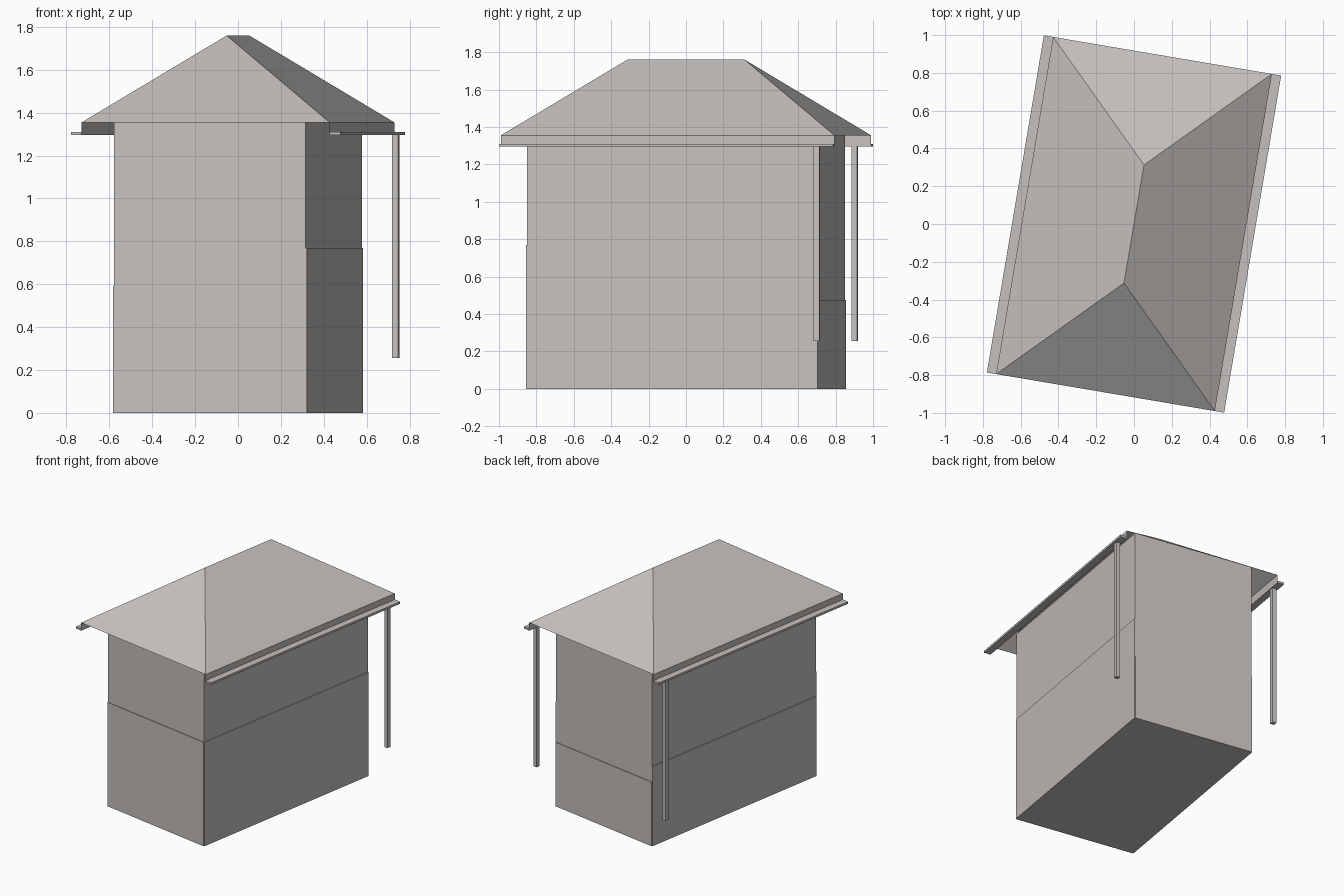
import bpy, bmesh, math
from mathutils import Matrix, Vector

cube = bpy.data.objects.get("Cube")
if cube:
    bpy.data.objects.remove(cube, do_unlink=True)

TURN = math.radians(-9.6)          # whole building is turned on its plot
WALL_X, WALL_Y = 0.453, 0.785      # wall half sizes
ROOF_X, ROOF_Y = 0.587, 0.905      # eave half sizes
EAVE, RIDGE, RIDGE_Y = 1.355, 1.76, 0.317
DROP = 1.295                       # underside of boards and gutters

grey = bpy.data.materials.new("warm_grey")
grey.use_nodes = True
colour = (0.56, 0.53, 0.51, 1)
grey.diffuse_color = colour
grey.node_tree.nodes["Principled BSDF"].inputs["Base Color"].default_value = colour


def add_object(name, bm):
    mesh = bpy.data.meshes.new(name)
    bm.to_mesh(mesh)
    bm.free()
    mesh.materials.append(grey)
    obj = bpy.data.objects.new(name, mesh)
    obj.rotation_euler.z = TURN
    bpy.context.collection.objects.link(obj)
    return obj


def box(name, low, high):
    low, high = Vector(low), Vector(high)
    bm = bmesh.new()
    bmesh.ops.create_cube(bm, size=1, matrix=Matrix.Translation((low + high) / 2)
                          @ Matrix.Diagonal((*(high - low), 1)))
    return add_object(name, bm)


# Walls, reaching up to the underside of the roof
box("walls", (-WALL_X, -WALL_Y, 0), (WALL_X, WALL_Y, 1.435))

# Thin cladding plates, a different height on each side
T = 0.005
box("front_cladding", (-WALL_X, -WALL_Y - T, 0), (WALL_X, -WALL_Y, 0.77))
box("back_cladding", (-WALL_X, WALL_Y, 0), (WALL_X, WALL_Y + T, 0.475))
box("left_cladding", (WALL_X, -WALL_Y, 0), (WALL_X + T, WALL_Y, 0.77))
box("right_cladding", (-WALL_X - T, -WALL_Y, 0), (-WALL_X, WALL_Y, 0.59))

# Hipped roof sheet, with boards hanging from the two long eaves only
bm = bmesh.new()
corners = [bm.verts.new((sx * ROOF_X, sy * ROOF_Y, EAVE))
           for sx, sy in ((-1, -1), (1, -1), (1, 1), (-1, 1))]
front, back = [bm.verts.new((0, s * RIDGE_Y, RIDGE)) for s in (-1, 1)]
fl, fr, br, bl = corners
for face in ((fl, fr, front), (fr, br, back, front), (br, bl, back), (bl, fl, front, back)):
    bm.faces.new(face)
for a, b in ((fr, br), (bl, fl)):
    lower = [bm.verts.new((v.co.x, v.co.y, DROP)) for v in (a, b)]
    bm.faces.new((lower[0], lower[1], b, a))
add_object("roof", bm)

# Gutters and downpipes on both long sides
for side, s in (("left", 1), ("right", -1)):
    xs = sorted((s * ROOF_X, s * (ROOF_X + 0.05)))
    box(side + "_gutter", (xs[0], -ROOF_Y, DROP), (xs[1], ROOF_Y, DROP + 0.015))
    x, y, r = s * 0.608, 0.813, 0.015
    box(side + "_downpipe", (x - r, y - r, 0.255), (x + r, y + r, DROP))
